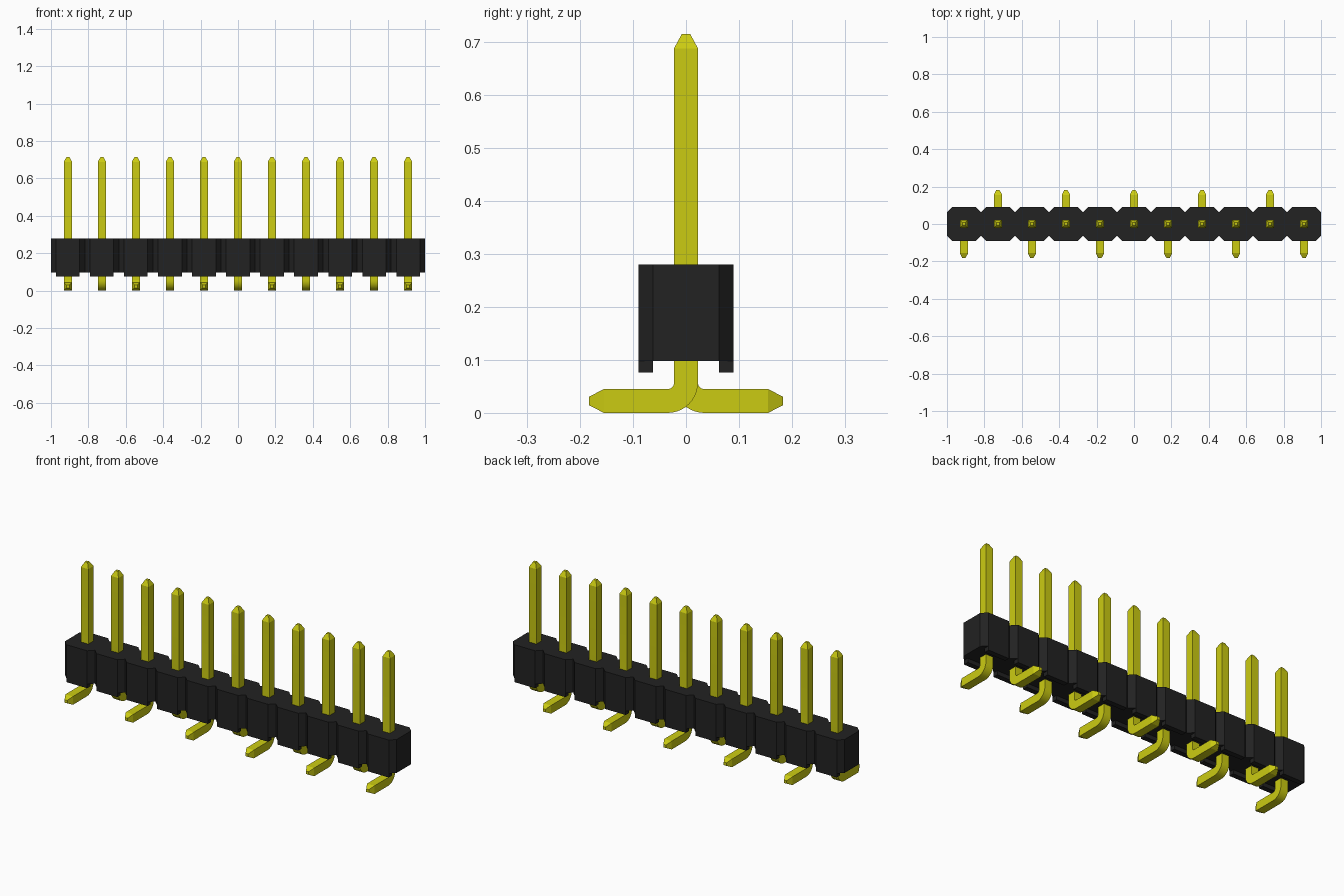
import bpy, bmesh, math
from mathutils import Vector

cube = bpy.data.objects.get("Cube")
if cube:
    bpy.data.objects.remove(cube, do_unlink=True)

COUNT = 11
PITCH = 2 / COUNT
CUT = 0.028              # corner chamfer of each housing cell
DEPTH = 0.09             # half depth of the housing
BASE, TOP = 0.098, 0.28
HALF = 0.0225            # half thickness of a pin
TIP = 0.008
INNER = 0.012            # inside bend radius


def make_material(name, color, metallic=0.0):
    mat = bpy.data.materials.new(name)
    mat.use_nodes = True
    mat.diffuse_color = color
    bsdf = mat.node_tree.nodes["Principled BSDF"]
    bsdf.inputs["Base Color"].default_value = color
    bsdf.inputs["Roughness"].default_value = 0.5
    return mat


black = make_material("black_plastic", (0.016, 0.016, 0.016, 1))
yellow = make_material("yellow_metal", (0.6, 0.6, 0.006, 1))


def finish(bm, name, mat):
    bmesh.ops.recalc_face_normals(bm, faces=bm.faces)
    mesh = bpy.data.meshes.new(name)
    bm.to_mesh(mesh)
    bm.free()
    mesh.materials.append(mat)
    obj = bpy.data.objects.new(name, mesh)
    bpy.context.collection.objects.link(obj)
    return obj


def prism(bm, outline, z0, z1):
    face = bm.faces.new([bm.verts.new((x, y, z0)) for x, y in outline])
    ext = bmesh.ops.extrude_face_region(bm, geom=[face])
    moved = [g for g in ext["geom"] if isinstance(g, bmesh.types.BMVert)]
    bmesh.ops.translate(bm, verts=moved, vec=(0, 0, z1 - z0))


centres = [(i - (COUNT - 1) / 2) * PITCH for i in range(COUNT)]
flat = PITCH / 2 - CUT
notch = DEPTH - CUT

# Housing: a row of chamfered cells as one scalloped outline
front = [(-1, -notch)]
for cx in centres:
    front += [(cx - flat, -DEPTH), (cx + flat, -DEPTH), (cx + PITCH / 2, -notch)]
bm = bmesh.new()
prism(bm, front + [(-x, -y) for x, y in front], BASE, TOP)
finish(bm, "housing", black)

# Standoff feet below both long sides of the housing
bm = bmesh.new()
for cx in centres:
    for side in (-1, 1):
        ya, yb = side * notch, side * DEPTH
        prism(bm, [(cx - flat, ya), (cx + flat, ya), (cx + flat, yb), (cx - flat, yb)],
              0.076, BASE)
finish(bm, "standoff_feet", black)


def pin_path():
    """Centre line stations: (y, z, bend angle, half thickness)."""
    radius = INNER + HALF
    hub_z = 2 * HALF + INNER
    path = [(0, 0.715, 0, TIP), (0, 0.688, 0, HALF)]
    steps = 10
    for k in range(steps + 1):
        a = math.pi / 2 * k / steps
        path.append((radius - radius * math.cos(a), hub_z - radius * math.sin(a), a, HALF))
    path += [(0.155, HALF, math.pi / 2, HALF), (0.183, HALF, math.pi / 2, TIP)]
    return path


def make_pin(name, cx, side):
    bm = bmesh.new()
    rings = []
    for y, z, a, h in pin_path():
        across = Vector((0, side * math.cos(a), math.sin(a)))
        centre = Vector((cx, side * y, z))
        rings.append([bm.verts.new(centre + Vector((u * h, 0, 0)) + across * (v * h))
                      for u, v in ((-1, -1), (1, -1), (1, 1), (-1, 1))])
    for r, s in zip(rings, rings[1:]):
        for k in range(4):
            n = (k + 1) % 4
            bm.faces.new((r[k], r[n], s[n], s[k]))
    bm.faces.new(rings[0])
    bm.faces.new(rings[-1])
    return finish(bm, name, yellow)


# Pins, with their soldering legs alternating front and back
pins = [make_pin(f"pin_{i + 1}", cx, -1 if i % 2 == 0 else 1)
        for i, cx in enumerate(centres)]

bpy.ops.object.select_all(action="DESELECT")
for pin in pins:
    pin.select_set(True)
bpy.context.view_layer.objects.active = pins[0]
bpy.ops.object.shade_smooth_by_angle(angle=math.radians(18))
